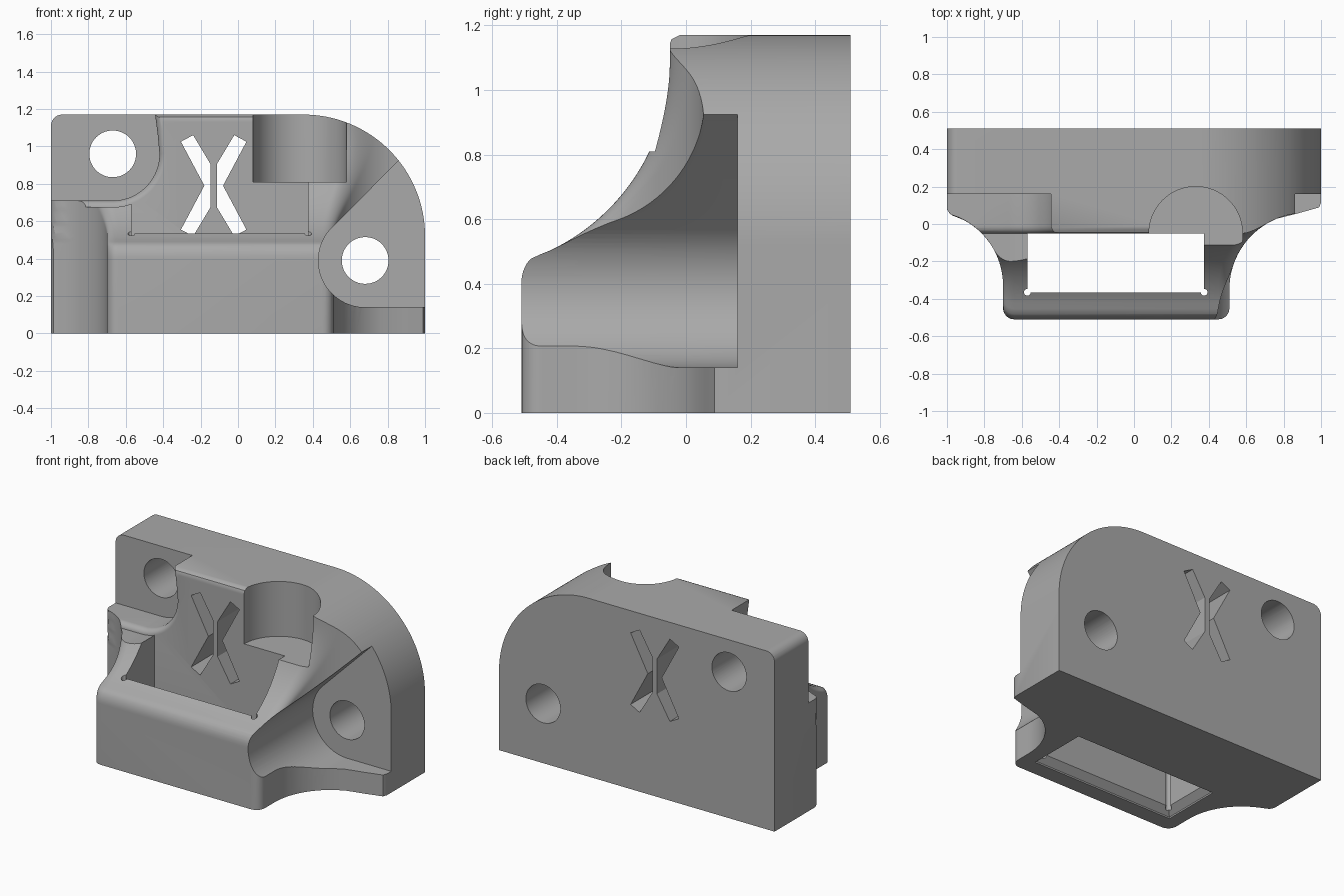
import bpy, bmesh
from math import sin, cos, sqrt, radians, pi

old = bpy.data.objects.get("Cube")
if old:
    bpy.data.objects.remove(old, do_unlink=True)

grey = bpy.data.materials.new("plain grey")
grey.use_nodes = True
colour = (0.4, 0.4, 0.4, 1)
grey.diffuse_color = colour
next(n for n in grey.node_tree.nodes if n.type == 'BSDF_PRINCIPLED').inputs["Base Color"].default_value = colour


def loft(name, rings):
    """Closed solid through rings that share one point count."""
    bm = bmesh.new()
    rows = [[bm.verts.new(p) for p in ring] for ring in rings]
    n = len(rows[0])
    for a, b in zip(rows, rows[1:]):
        for i in range(n):
            j = (i + 1) % n
            bm.faces.new((a[i], a[j], b[j], b[i]))
    bm.faces.new(rows[0][::-1])
    bm.faces.new(rows[-1])
    bmesh.ops.recalc_face_normals(bm, faces=bm.faces)
    mesh = bpy.data.meshes.new(name)
    bm.to_mesh(mesh)
    bm.free()
    mesh.materials.append(grey)
    ob = bpy.data.objects.new(name, mesh)
    bpy.context.collection.objects.link(ob)
    return ob


def arc(cx, cy, r, start, end, n=32):
    angles = [radians(start + (end - start) * i / n) for i in range(n + 1)]
    return [(cx + r * cos(a), cy + r * sin(a)) for a in angles]


def along_y(name, pts, y0, y1):
    return loft(name, [[(x, y, z) for x, z in pts] for y in (y0, y1)])


def along_z(name, pts, z0, z1):
    return loft(name, [[(x, y, z) for x, y in pts] for z in (z0, z1)])


# Body: horizontal slices with scooped flanks and a scooped front
def flank(y, cx, cy, r, y1, y2):
    if y < cy:
        return cx - r
    if y < y1:
        return cx - sqrt(max(0, r * r - (y - cy) ** 2))
    x1 = cx - sqrt(max(0, r * r - (y1 - cy) ** 2))
    t = max(0, (y2 - y) / (y2 - y1))
    return x1 + (1.002 - x1) * sqrt(max(0, 1 - t * t))


def front(z):
    if z < 0.40:
        return -0.51
    if z < 0.49:
        return -0.45 - 0.06 * sqrt(max(0, 1 - ((z - 0.40) / 0.09) ** 2))
    if z < 1.09:
        return -0.70 + sqrt(0.65 ** 2 - (1.09 - z) ** 2)
    t = min(1, max(0, (z - 1.14) / 0.03))
    return -0.05 + 0.03 * (1 - sqrt(1 - t * t))


def body_slice(z, n=32, r=0.06):
    f = front(z)
    left, right = [], []
    for i in range(n + 1):
        y = f + (0.12 - f) * (i / n) ** 1.6
        d = max(0, r - (y - f))
        inset = r - sqrt(r * r - d * d)
        left.append((inset - flank(y, 1.1, -0.33, 0.40, 0.04, 0.10), y, z))
        right.append((flank(y, 0.92, -0.35, 0.41, 0.06, 0.12) - inset, y, z))
    return left[::-1] + right + [(1.002, 0.51, z), (-1.002, 0.51, z)]


levels = [0] + [0.40 + 0.77 * i / 60 for i in range(61)] + [1.2]
body = loft("mounting_bracket", [body_slice(z) for z in levels])

# Front outline: big round shoulder on the left side, small one on the other
outline = [(-1, -0.1), (1, -0.1)] + arc(0.35, 0.52, 0.65, 0, 90, 48)
outline += arc(-0.94, 1.11, 0.06, 90, 180, 10)
outline_solid = along_y("outline_cutter", outline, -1, 1)

# Recesses around the two bolt holes
cutters = []
hx, hz = -0.67, 0.96
upper = [(-1.3, 0.71)] + arc(hx, hz, 0.25, -90, 0) + [(-0.43, 1.07), (-0.46, 1.3), (-1.3, 1.3)]
steps = [(0.16, 1)] + [(-0.01 - 0.04 * sin(a), 1 + 0.14 * (1 - cos(a)))
                       for a in [pi / 2 * i / 6 for i in range(7)]] + [(-1, 1.14)]
cutters.append(loft("upper_recess_cutter",
                    [[(hx + (x - hx) * s, y, hz + (z - hz) * s) for x, z in upper] for y, s in steps]))
lower = [(1.3, 0.14)] + arc(0.68, 0.39, 0.25, 270, 135) + [(1.103, 1.167), (1.3, 1.167)]
cutters.append(along_y("lower_recess_cutter", lower, -1, 0.16))

# Bolt holes
for x, z in ((hx, hz), (0.68, 0.39)):
    cutters.append(along_y("bolt_hole_cutter", arc(x, z, 0.125, 0, 352.5, 47), -1.1, 1.1))

# Vertical pocket with flared mouth and relieved corners
x0, x1, y0, y1 = -0.57, 0.375, -0.365, -0.05


def pocket_ring(z, g):
    return [(x0 - g, y0 - g, z), (x1 + g, y0 - g, z), (x1 + g, y1 + g, z), (x0 - g, y1 + g, z)]


cutters.append(loft("pocket_cutter", [pocket_ring(-0.1, 0.04), pocket_ring(0.01, 0.04),
                                      pocket_ring(0.05, 0), pocket_ring(1.5, 0)]))
for x in (x0, x1):
    cutters.append(along_z("corner_relief_cutter", arc(x, y0, 0.018, 0, 345, 23), -0.2, 1.4))

# Half-round notch in the top
notch = [(0.08, -0.6), (0.58, -0.6)] + arc(0.33, -0.05, 0.25, 0, 180, 40)
cutters.append(along_z("notch_cutter", notch, 0.81, 1.6))

# Cross-shaped vent, split by a thin upright bar
half = [(-0.175, 0.235), (-0.11, 0.27), (-0.017, 0.115), (-0.017, -0.115),
        (-0.11, -0.27), (-0.175, -0.235), (-0.05, 0)]
for side in (1, -1):
    pts = [(-0.13 + side * x, 0.79 + z) for x, z in half]
    cutters.append(along_y("vent_cutter", pts, -0.3, 0.9))

# Combine everything into one solid
for cutter in [outline_solid] + cutters:
    cutter.hide_render = True
    mod = body.modifiers.new(cutter.name, 'BOOLEAN')
    mod.operation = 'INTERSECT' if cutter == outline_solid else 'DIFFERENCE'
    mod.solver = 'EXACT'
    mod.object = cutter
bpy.context.view_layer.update()
graph = bpy.context.evaluated_depsgraph_get()
solid = bpy.data.meshes.new_from_object(body.evaluated_get(graph))
body.modifiers.clear()
body.data = solid
for cutter in [outline_solid] + cutters:
    bpy.data.objects.remove(cutter, do_unlink=True)

solid.materials.clear()
solid.materials.append(grey)
for face in solid.polygons:
    face.material_index = 0
bpy.ops.object.select_all(action='DESELECT')
body.select_set(True)
bpy.context.view_layer.objects.active = body
bpy.ops.object.shade_smooth_by_angle(angle=radians(30))
